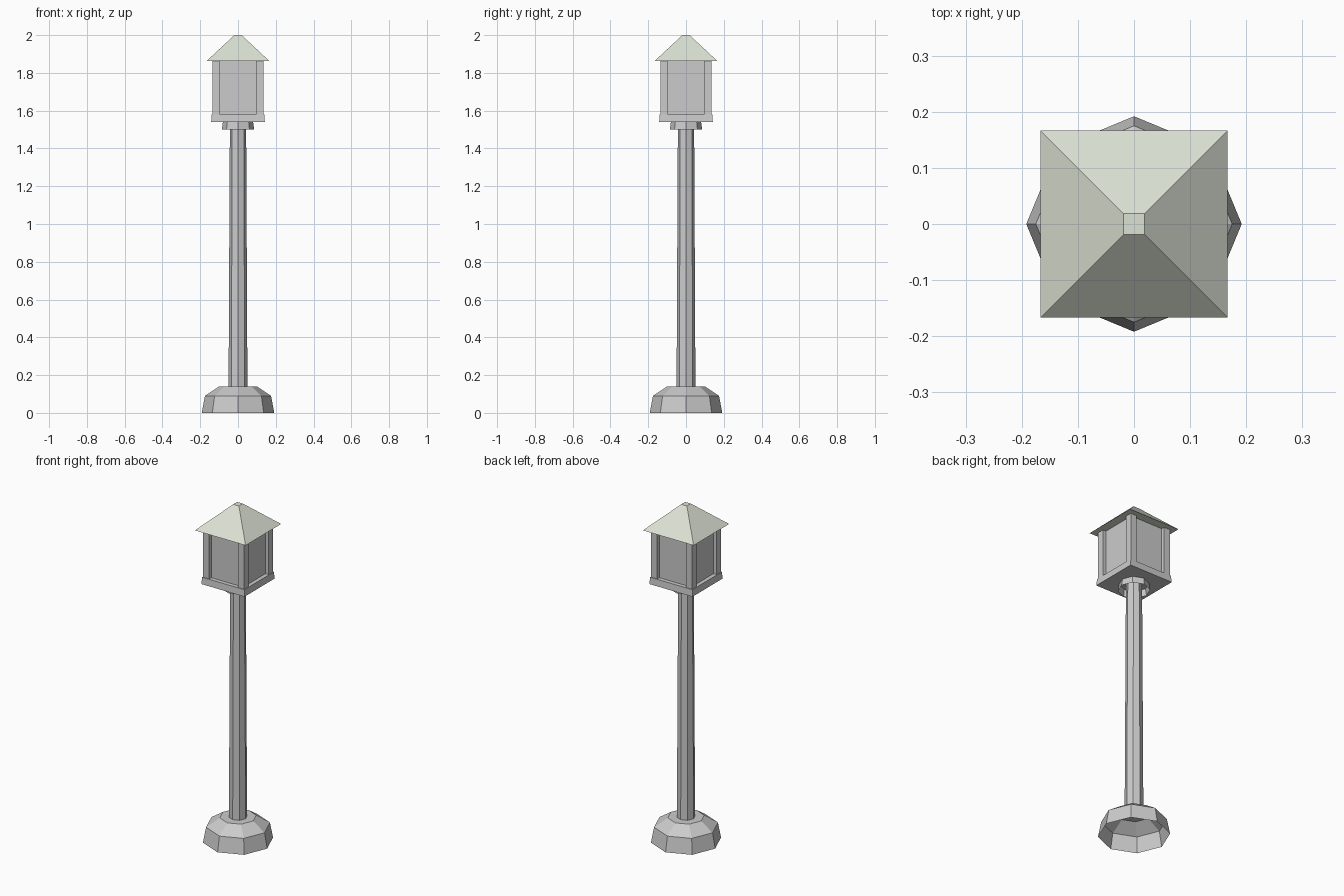
import bpy, math

if "Cube" in bpy.data.objects:
    bpy.data.objects.remove(bpy.data.objects["Cube"])


def stack(name, sides, rings, start=0.0, bottom=True, top=True, centre=(0, 0)):
    """Solid of stacked regular rings given as (corner radius, z)."""
    verts, faces = [], []
    for r, z in rings:
        for i in range(sides):
            a = start + 2 * math.pi * i / sides
            verts.append((centre[0] + r * math.cos(a), centre[1] + r * math.sin(a), z))
    for k in range(len(rings) - 1):
        for i in range(sides):
            j = (i + 1) % sides
            a, b = k * sides, (k + 1) * sides
            faces.append((a + i, a + j, b + j, b + i))
    if bottom:
        faces.append(tuple(reversed(range(sides))))
    if top:
        faces.append(tuple(range((len(rings) - 1) * sides, len(rings) * sides)))
    mesh = bpy.data.meshes.new(name)
    mesh.from_pydata(verts, [], faces)
    obj = bpy.data.objects.new(name, mesh)
    bpy.context.collection.objects.link(obj)
    return obj


def square(name, rings, **kw):
    """Same, with a square section given as (half width, z)."""
    return stack(name, 4, [(h * math.sqrt(2), z) for h, z in rings], math.pi / 4, **kw)


# Hollow octagonal foot, open underneath
stack("foot", 8, [(0.192, 0), (0.175, 0.09), (0.1, 0.14)], bottom=False)

# Tapered octagonal pole
stack("pole", 8, [(0.05, 0.14), (0.043, 1.54)])

# Open collar under the lantern
stack("collar", 8, [(0.086, 1.5), (0.08, 1.54)], bottom=False, top=False)

# Lantern: tray, recessed panes and corner posts
square("lantern_tray", [(0.142, 1.54), (0.139, 1.58)])
square("lantern_panes", [(0.115, 1.58), (0.115, 1.865)])
for sx in (-1, 1):
    for sy in (-1, 1):
        square("corner_post", [(0.02, 1.58), (0.02, 1.865)],
               centre=(sx * 0.115, sy * 0.115))

# Pyramid roof with a small flat tip
roof = square("roof", [(0.167, 1.862), (0.019, 2.0)])
mat = bpy.data.materials.new("roof_paint")
mat.diffuse_color = (0.72, 0.76, 0.66, 1)
mat.use_nodes = True
mat.node_tree.nodes["Principled BSDF"].inputs["Base Color"].default_value = mat.diffuse_color
roof.data.materials.append(mat)
